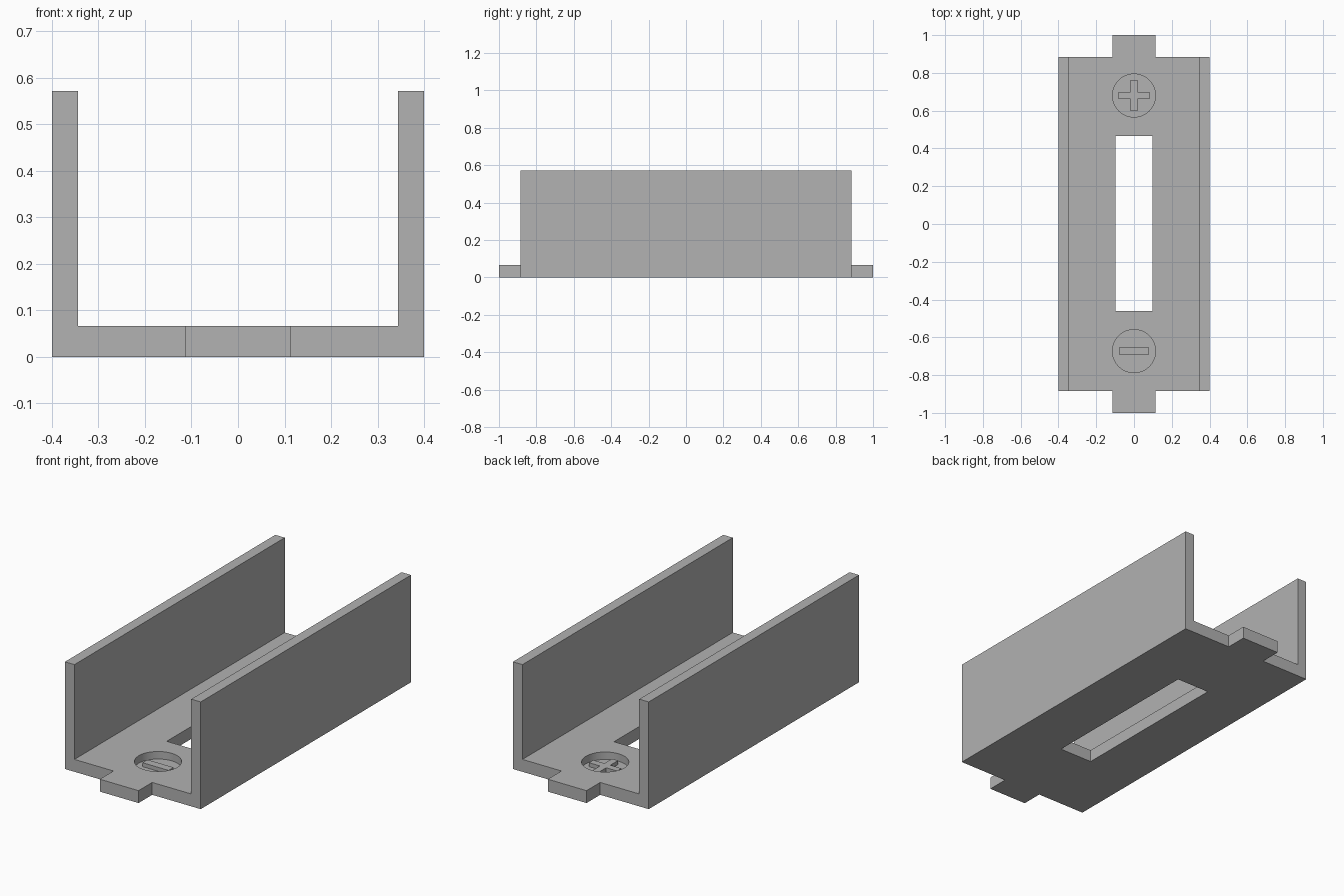
import bpy
import bmesh
from mathutils import Matrix

cube = bpy.data.objects.get("Cube")
if cube:
    bpy.data.objects.remove(cube, do_unlink=True)

# Single plain grey plastic
grey = bpy.data.materials.new("grey plastic")
grey.use_nodes = True
colour = (0.445, 0.445, 0.445, 1)
grey.diffuse_color = colour
grey.node_tree.nodes["Principled BSDF"].inputs["Base Color"].default_value = colour

FLOOR, HEIGHT = 0.066, 0.571
OUTER, INNER, HALF_LEN = 0.4, 0.344, 0.885
RECESS_Z, SYMBOL_Z = 0.026, 0.047


def prism(name, outline, low, high, axis="Z"):
    """Extrude a flat outline along z or y."""
    bm = bmesh.new()
    place = (lambda a, b: (a, b, low)) if axis == "Z" else (lambda a, b: (a, low, b))
    face = bm.faces.new([bm.verts.new(place(a, b)) for a, b in outline])
    moved = bmesh.ops.extrude_face_region(bm, geom=[face])["geom"]
    step = (0, 0, high - low) if axis == "Z" else (0, high - low, 0)
    bmesh.ops.translate(bm, vec=step,
                        verts=[g for g in moved if isinstance(g, bmesh.types.BMVert)])
    bmesh.ops.recalc_face_normals(bm, faces=bm.faces)
    return finish(name, bm)


def finish(name, bm):
    mesh = bpy.data.meshes.new(name)
    bm.to_mesh(mesh)
    bm.free()
    mesh.materials.append(grey)
    obj = bpy.data.objects.new(name, mesh)
    bpy.context.collection.objects.link(obj)
    return obj


def rect(x, y0, y1):
    return [(-x, y0), (x, y0), (x, y1), (-x, y1)]


def disc_cutter(name, y):
    bm = bmesh.new()
    bmesh.ops.create_cone(bm, cap_ends=True, segments=64, radius1=0.114,
                          radius2=0.114, depth=0.2,
                          matrix=Matrix.Translation((0, y, RECESS_Z + 0.1)))
    return finish(name, bm)


def combine(target, tool, operation):
    """Apply a boolean and remove the tool object."""
    tool.hide_render = True
    mod = target.modifiers.new("join", "BOOLEAN")
    mod.operation, mod.object, mod.solver = operation, tool, "EXACT"
    bpy.context.view_layer.objects.active = target
    bpy.ops.object.modifier_apply(modifier=mod.name)
    bpy.data.objects.remove(tool, do_unlink=True)


# U-shaped channel: floor and two side walls
half = [(OUTER, 0), (OUTER, HEIGHT), (INNER, HEIGHT), (INNER, FLOOR)]
profile = half + [(-x, z) for x, z in reversed(half)]
channel = prism("channel_tray", profile, -HALF_LEN, HALF_LEN, "Y")

# Central slot through the floor and round recesses at each end
PLUS_Y, MINUS_Y = 0.68, -0.673
combine(channel, prism("slot_cutter", rect(0.098, -0.46, 0.466), -0.1, 0.2), "DIFFERENCE")
for y in (PLUS_Y, MINUS_Y):
    combine(channel, disc_cutter("recess_cutter", y), "DIFFERENCE")

# End tabs
for name, side in (("front_tab", -1), ("back_tab", 1)):
    y0, y1 = sorted((side * HALF_LEN, side))
    prism(name, rect(0.114, y0, y1), 0, FLOOR)

# Raised polarity symbols inside the recesses
a, w = 0.083, 0.018
quarter = [(w, a), (w, w), (a, w)]
cross = []
for _ in range(4):
    cross += quarter
    quarter = [(y, -x) for x, y in quarter]
prism("plus_symbol", [(x, PLUS_Y + y) for x, y in cross], RECESS_Z, SYMBOL_Z)
prism("minus_symbol", rect(0.077, MINUS_Y - 0.021, MINUS_Y + 0.021), RECESS_Z, SYMBOL_Z)

# Smooth the round recess walls, keep every corner sharp
bpy.ops.object.select_all(action="DESELECT")
channel.select_set(True)
bpy.context.view_layer.objects.active = channel
bpy.ops.object.shade_smooth_by_angle(angle=0.5)
